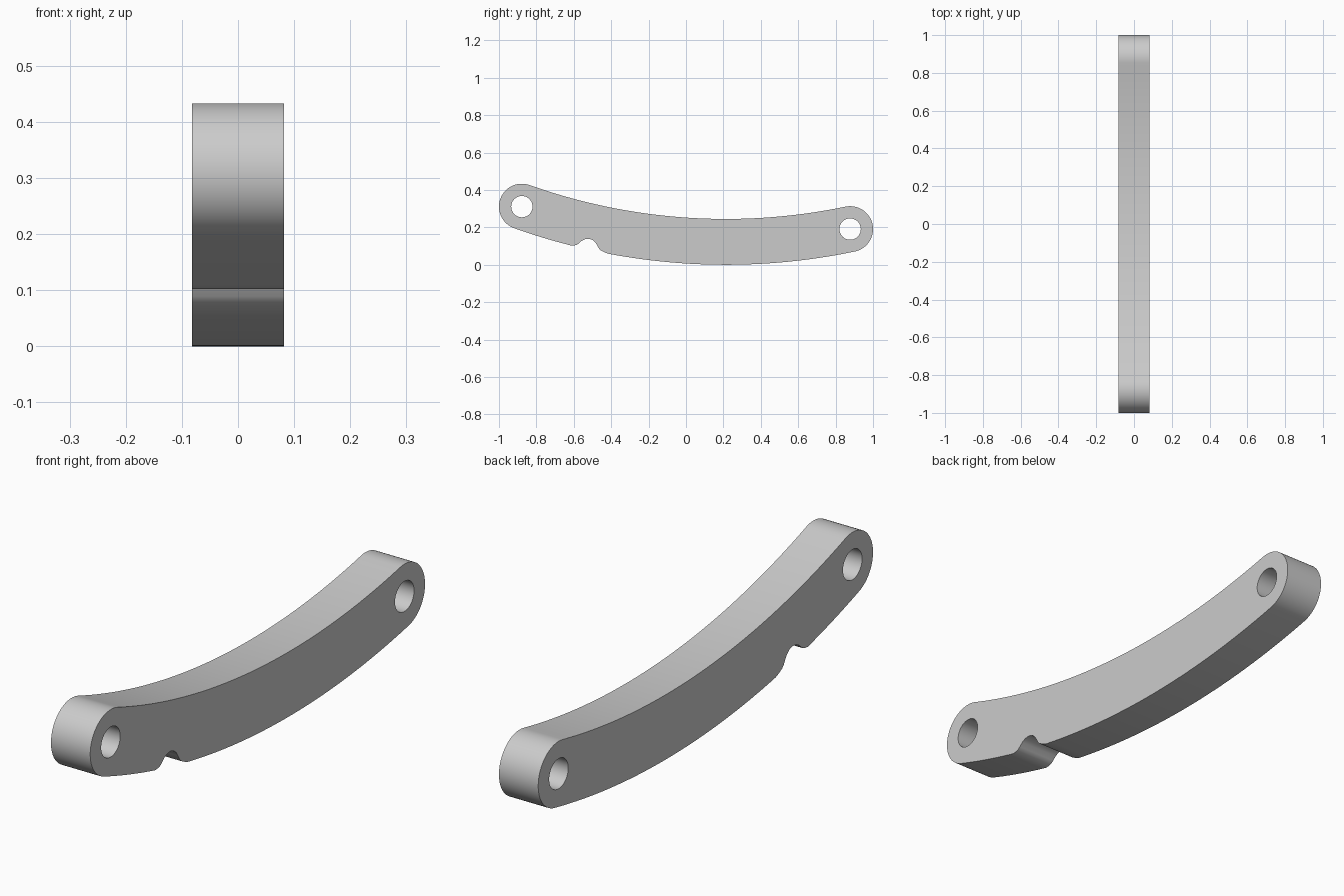
import bpy, bmesh
from math import sin, cos, pi, asin
from mathutils import Matrix

cube = bpy.data.objects.get("Cube")
if cube:
    bpy.data.objects.remove(cube, do_unlink=True)

# Bent bar: concentric arcs about one centre, round ends with pin holes
CY, R_OUT, R_IN = 0.214, 3.38, 3.135
CZ = R_OUT
R_MID, R_END = (R_OUT + R_IN) / 2, (R_OUT - R_IN) / 2
HOLE, HALF_WIDTH = 0.057, 0.082
A_FRONT = asin((-0.8775 - CY) / R_MID)
A_BACK = asin((0.8775 - CY) / R_MID)


def on_arc(radius, angle):
    return CY + radius * sin(angle), CZ - radius * cos(angle)


def arc(radius, a, b, n):
    return [on_arc(radius, a + (b - a) * i / n) for i in range(n + 1)]


def circle_part(centre, radius, a, b, n):
    steps = [a + (b - a) * i / n for i in range(n + 1)]
    return [(centre[0] + radius * cos(t), centre[1] + radius * sin(t)) for t in steps]


def angle_at(y):
    return asin((y - CY) / R_OUT)


# Rounded notch in the underside
notch = [(-0.595, 0.104), (-0.583, 0.107), (-0.572, 0.115), (-0.558, 0.128),
         (-0.54, 0.137), (-0.52, 0.139), (-0.502, 0.134), (-0.487, 0.122),
         (-0.477, 0.107), (-0.467, 0.089), (-0.457, 0.078), (-0.442, 0.07)]

front_pin, back_pin = on_arc(R_MID, A_FRONT), on_arc(R_MID, A_BACK)
outline = arc(R_OUT, A_FRONT, angle_at(-0.61), 12) + notch
outline += arc(R_OUT, angle_at(-0.42), A_BACK, 40)
outline += circle_part(back_pin, R_END, A_BACK - pi / 2, A_BACK + pi / 2, 32)[1:-1]
outline += arc(R_IN, A_BACK, A_FRONT, 56)
outline += circle_part(front_pin, R_END, A_FRONT + pi / 2, A_FRONT + pi * 1.5, 32)[1:-1]
holes = [circle_part(pin, HOLE, 0, 2 * pi, 48)[:-1] for pin in (front_pin, back_pin)]

# Fill and extrude the profile
curve = bpy.data.curves.new("bar_profile", "CURVE")
curve.dimensions = "2D"
curve.fill_mode = "BOTH"
curve.extrude = HALF_WIDTH
for loop in [outline] + holes:
    spline = curve.splines.new("POLY")
    spline.points.add(len(loop) - 1)
    for point, (y, z) in zip(spline.points, loop):
        point.co = (y, z, 0, 1)
    spline.use_cyclic_u = True
profile = bpy.data.objects.new("bar_profile", curve)
bpy.context.collection.objects.link(profile)
mesh = bpy.data.meshes.new_from_object(
    profile.evaluated_get(bpy.context.evaluated_depsgraph_get()))
bpy.data.objects.remove(profile, do_unlink=True)

# Stand the profile upright, weld it and face it outward
bm = bmesh.new()
bm.from_mesh(mesh)
bm.transform(Matrix(((0, 0, 1, 0), (1, 0, 0, 0), (0, 1, 0, 0), (0, 0, 0, 1))))
bmesh.ops.remove_doubles(bm, verts=bm.verts, dist=0.0001)
bmesh.ops.recalc_face_normals(bm, faces=bm.faces)
bm.to_mesh(mesh)
bm.free()

grey = bpy.data.materials.new("plain_grey")
grey.use_nodes = True
colour = (0.6, 0.6, 0.6, 1)
grey.diffuse_color = colour
grey.node_tree.nodes["Principled BSDF"].inputs["Base Color"].default_value = colour
mesh.materials.clear()
mesh.materials.append(grey)

mesh.name = "curved_link_bar"
bar = bpy.data.objects.new("curved_link_bar", mesh)
bpy.context.collection.objects.link(bar)
bpy.context.view_layer.objects.active = bar
bar.select_set(True)
bpy.ops.object.shade_smooth_by_angle(angle=pi / 6)
